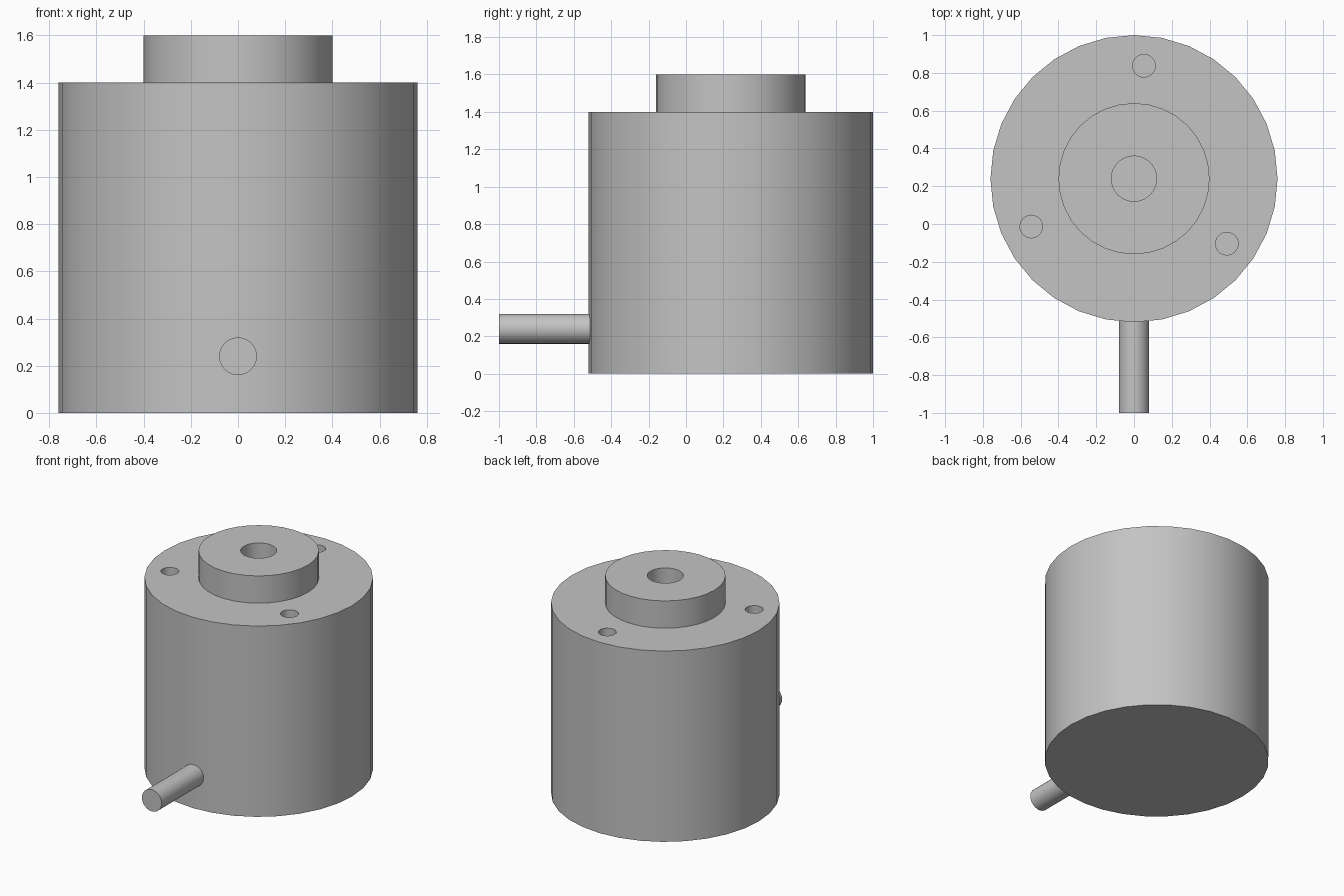
import bpy
import bmesh
from math import cos, sin, pi, radians
from mathutils import Matrix, Vector

cube = bpy.data.objects.get("Cube")
if cube:
    bpy.data.objects.remove(cube, do_unlink=True)

AXIS_Y = 0.24
BODY_R, BODY_TOP = 0.76, 1.4
BOSS_R, BOSS_TOP = 0.4, 1.6
BORE_R, BORE_FLOOR = 0.12, 1.2
SCREW_R, SCREW_CIRCLE, SCREW_DEPTH = 0.06, 0.6, 0.3

grey = bpy.data.materials.new("plain_grey")
grey.use_nodes = True
colour = (0.55, 0.55, 0.55, 1)
grey.diffuse_color = colour
grey.node_tree.nodes["Principled BSDF"].inputs["Base Color"].default_value = colour


def make_object(name, bm):
    bmesh.ops.recalc_face_normals(bm, faces=bm.faces)
    mesh = bpy.data.meshes.new(name)
    bm.to_mesh(mesh)
    bm.free()
    mesh.materials.append(grey)
    obj = bpy.data.objects.new(name, mesh)
    bpy.context.collection.objects.link(obj)
    return obj


def activate(obj):
    bpy.ops.object.select_all(action='DESELECT')
    obj.select_set(True)
    bpy.context.view_layer.objects.active = obj


def lathe(name, profile, sides):
    """Turn (radius, height) points around z, capping both ends."""
    bm = bmesh.new()
    rings = []
    for r, z in profile:
        rings.append([bm.verts.new((r * cos(2 * pi * i / sides),
                                    r * sin(2 * pi * i / sides), z))
                      for i in range(sides)])
    for low, high in zip(rings, rings[1:]):
        for i in range(sides):
            j = (i + 1) % sides
            bm.faces.new((low[i], low[j], high[j], high[i]))
    bm.faces.new(rings[0])
    bm.faces.new(rings[-1])
    return make_object(name, bm)


def cylinder(name, radius, start, end, sides):
    start, end = Vector(start), Vector(end)
    axis = end - start
    turn = axis.to_track_quat('Z', 'Y').to_matrix().to_4x4()
    bm = bmesh.new()
    bmesh.ops.create_cone(bm, cap_ends=True, segments=sides,
                          radius1=radius, radius2=radius, depth=axis.length,
                          matrix=Matrix.Translation((start + end) / 2) @ turn)
    return make_object(name, bm)


# Stepped housing with the central blind bore
housing = lathe("housing", [(BODY_R, 0), (BODY_R, BODY_TOP),
                            (BOSS_R, BODY_TOP), (BOSS_R, BOSS_TOP),
                            (BORE_R, BOSS_TOP), (BORE_R, BORE_FLOOR)], 32)
housing.location.y = AXIS_Y

# Three blind screw holes in the shoulder
for k in range(3):
    a = radians(85 + 120 * k)
    x = SCREW_CIRCLE * cos(a)
    y = AXIS_Y + SCREW_CIRCLE * sin(a)
    cutter = cylinder("screw_hole_cutter", SCREW_R, (x, y, BODY_TOP - SCREW_DEPTH),
                      (x, y, BODY_TOP + 0.1), 24)
    cutter.hide_render = True
    cut = housing.modifiers.new("screw_hole", 'BOOLEAN')
    cut.operation = 'DIFFERENCE'
    cut.solver = 'EXACT'
    cut.object = cutter
    activate(housing)
    bpy.ops.object.modifier_apply(modifier=cut.name)
    bpy.data.objects.remove(cutter, do_unlink=True)

# Cable stub leaving the front near the base
cable = cylinder("cable_stub", 0.08, (0, -0.5, 0.24), (0, -1, 0.24), 24)

for part in (housing, cable):
    activate(part)
    bpy.ops.object.shade_smooth_by_angle(angle=radians(35))
